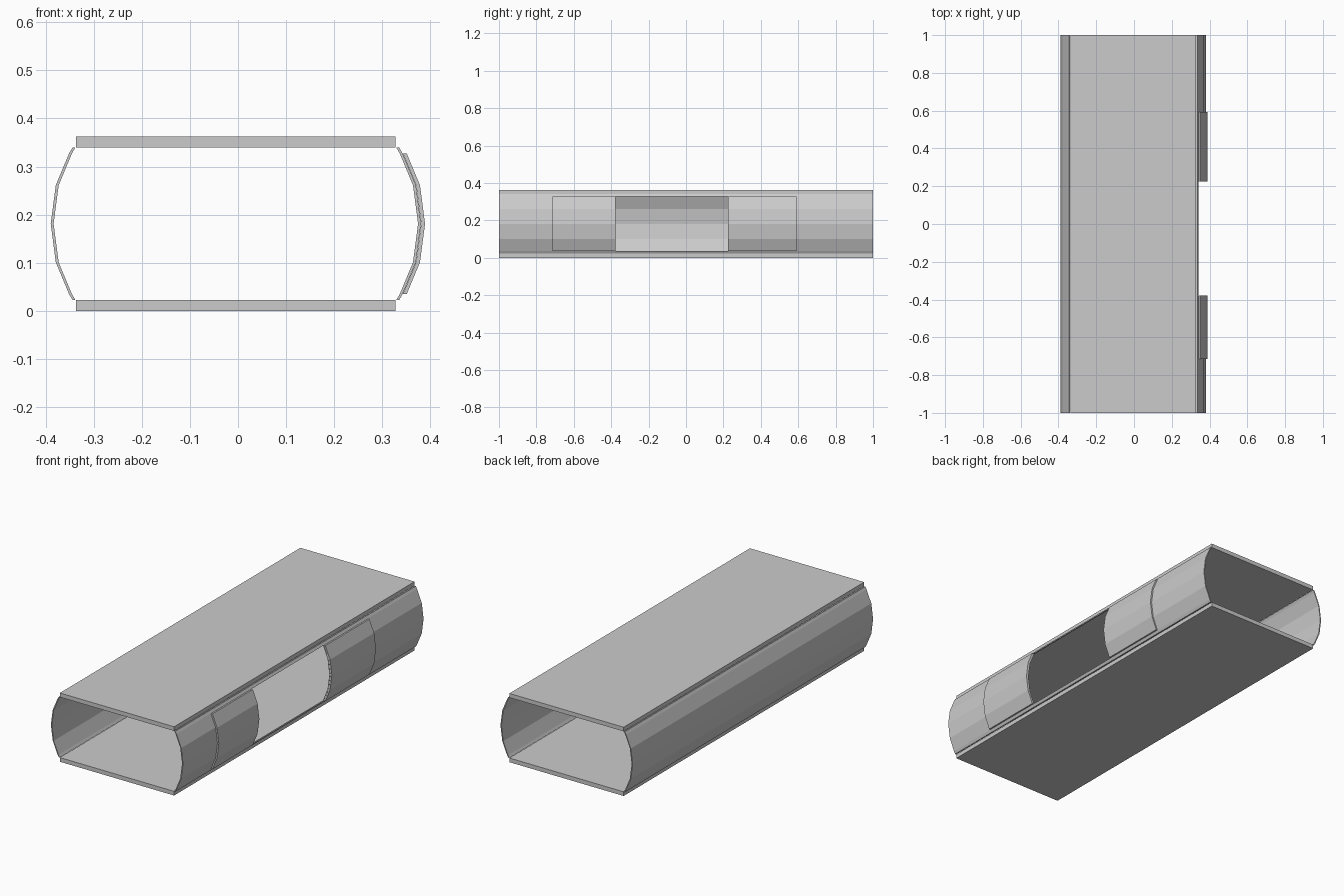
import bpy
import bmesh

if "Cube" in bpy.data.objects:
    bpy.data.objects.remove(bpy.data.objects["Cube"], do_unlink=True)

grey = bpy.data.materials.new("light grey")
grey.use_nodes = True
colour = (0.6, 0.6, 0.6, 1)
grey.diffuse_color = colour
grey.node_tree.nodes["Principled BSDF"].inputs["Base Color"].default_value = colour

AXIS = -0.0045   # centre line of the tube in x
MID = 0.181      # mid height of the tube

# Upper half of the curved side: (half width, height above the middle)
HALF = [(0.385, 0), (0.3745, 0.08), (0.347, 0.146), (0.3395, 0.159)]
SIDE = [(w, -h) for w, h in HALF[:0:-1]] + HALF


def finish(bm, name):
    bmesh.ops.recalc_face_normals(bm, faces=bm.faces)
    mesh = bpy.data.meshes.new(name)
    bm.to_mesh(mesh)
    bm.free()
    mesh.materials.append(grey)
    obj = bpy.data.objects.new(name, mesh)
    bpy.context.scene.collection.objects.link(obj)


def plate(name, z0, z1):
    bm = bmesh.new()
    bmesh.ops.create_cube(bm, size=1)
    bmesh.ops.scale(bm, vec=(0.665, 2, z1 - z0), verts=bm.verts)
    bmesh.ops.translate(bm, vec=(AXIS, 0, (z0 + z1) / 2), verts=bm.verts)
    finish(bm, name)


def curved_panel(name, side, profile, inner, outer, stations, window=None):
    """Faceted curved sheet along y; window is the y interval left open."""
    bm = bmesh.new()

    def grid(offset):
        return [[bm.verts.new((AXIS + side * (w + offset), y, MID + h))
                 for w, h in profile] for y in stations]

    a, b = grid(inner), grid(outer)
    last = len(profile) - 2
    for i in range(len(stations) - 1):
        for j in range(last + 1):
            if stations[i] == window and 0 < j < last:
                continue
            for g in (a, b):
                bm.faces.new((g[i][j], g[i + 1][j], g[i + 1][j + 1], g[i][j + 1]))
    # Close every open rim, including the window, between the two skins
    twin = {p: q for ra, rb in zip(a, b) for p, q in zip(ra, rb)}
    rims = [e for e in bm.edges if e.is_boundary and e.verts[0] in twin]
    for e in rims:
        p, q = e.verts
        bm.faces.new((p, q, twin[q], twin[p]))
    finish(bm, name)


# Floor and roof slabs
plate("floor_plate", 0, 0.022)
plate("roof_plate", 0.34, 0.362)

# Curved side walls, the left one with a doorway
curved_panel("right_wall", -1, SIDE, -0.006, 0, [-1, 1])
curved_panel("left_wall", 1, SIDE, -0.006, 0, [-1, -0.38, 0.225, 1], window=-0.38)

# Sliding doors parked outside the wall at each end of the doorway
for name, y0, y1 in (("front_door", -0.715, -0.378), ("back_door", 0.225, 0.592)):
    curved_panel(name, 1, SIDE[1:-1], 0.0005, 0.0085, [y0, y1])
